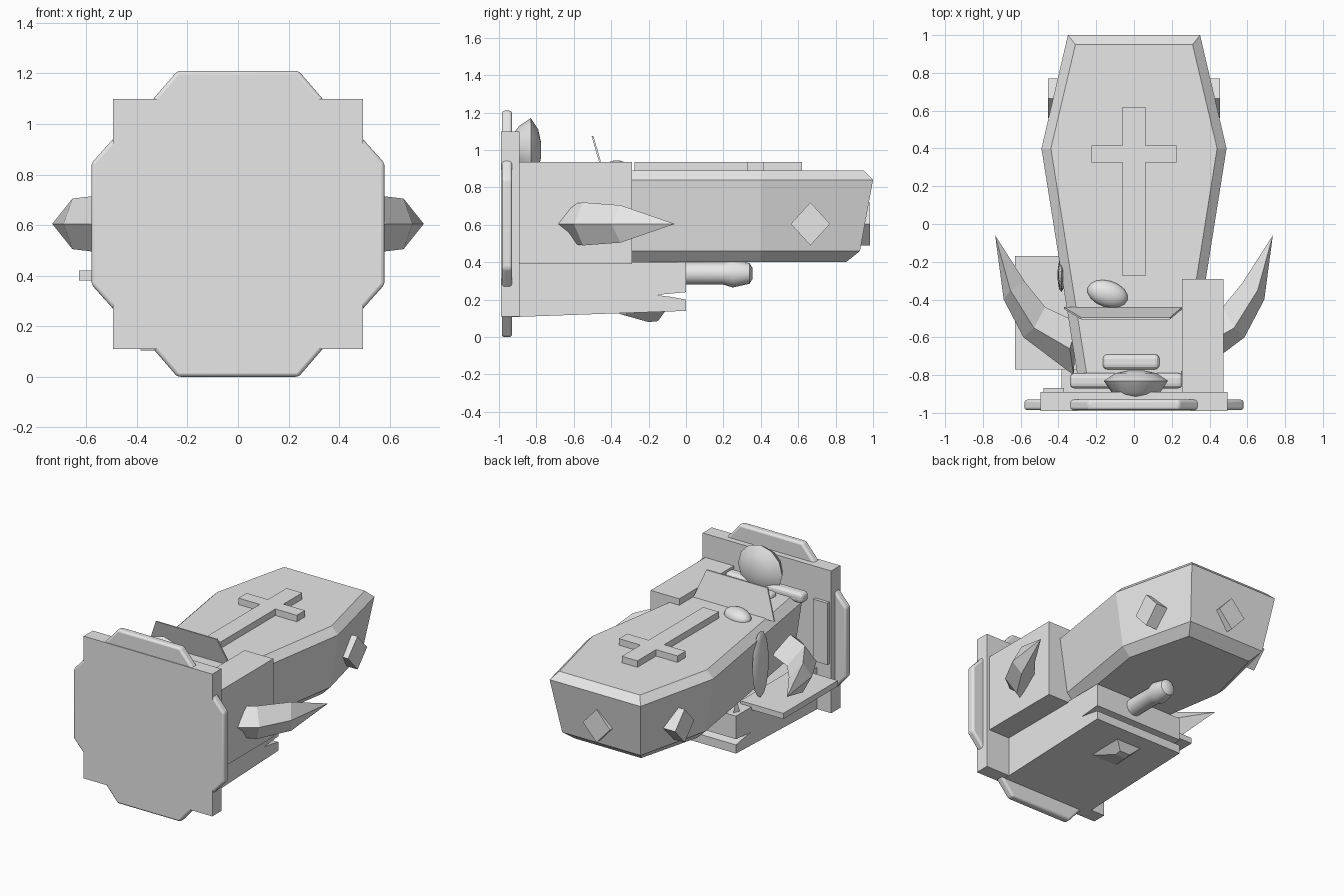
import bpy, bmesh, math
from mathutils import Matrix, Vector

if "Cube" in bpy.data.objects:
    bpy.data.objects.remove(bpy.data.objects["Cube"])

stone = bpy.data.materials.new("pale_grey")
stone.use_nodes = True
stone.diffuse_color = (0.8, 0.8, 0.8, 1)
stone.node_tree.nodes["Principled BSDF"].inputs["Base Color"].default_value = (0.8, 0.8, 0.8, 1)


def finish(name, bm, smooth=False):
    bmesh.ops.recalc_face_normals(bm, faces=bm.faces)
    mesh = bpy.data.meshes.new(name)
    bm.to_mesh(mesh)
    bm.free()
    mesh.materials.append(stone)
    obj = bpy.data.objects.new(name, mesh)
    bpy.context.collection.objects.link(obj)
    if smooth:
        bpy.ops.object.select_all(action='DESELECT')
        obj.select_set(True)
        bpy.context.view_layer.objects.active = obj
        bpy.ops.object.shade_smooth_by_angle(angle=math.radians(40))
    return obj


def soften(obj, width, segments=3):
    mod = obj.modifiers.new("rounded_edges", 'BEVEL')
    mod.width = width
    mod.segments = segments
    return obj


def loft(name, rings, smooth=False):
    """Skin rings of equal point count and cap both ends."""
    bm = bmesh.new()
    loops = [[bm.verts.new(p) for p in ring] for ring in rings]
    n = len(loops[0])
    for a, b in zip(loops, loops[1:]):
        for i in range(n):
            j = (i + 1) % n
            bm.faces.new((a[i], a[j], b[j], b[i]))
    bm.faces.new(loops[0])
    bm.faces.new(loops[-1])
    bmesh.ops.remove_doubles(bm, verts=bm.verts, dist=1e-5)
    return finish(name, bm, smooth)


def box(name, x, y, z):
    rect = [(x[0], y[0]), (x[1], y[0]), (x[1], y[1]), (x[0], y[1])]
    return loft(name, [[(px, py, pz) for px, py in rect] for pz in z])


def ball(name, centre, radii, rot=Matrix.Identity(4), u=16, v=10):
    bm = bmesh.new()
    m = Matrix.Translation(centre) @ rot @ Matrix.Diagonal((*radii, 1))
    bmesh.ops.create_uvsphere(bm, u_segments=u, v_segments=v, radius=1, matrix=m)
    return finish(name, bm, True)


def lathe_y(name, profile, x, z, sides=16):
    rings = [[(x + r * math.cos(2 * math.pi * i / sides), y,
               z + r * math.sin(2 * math.pi * i / sides)) for i in range(sides)]
             for y, r in profile]
    return loft(name, rings, True)


# Coffin body, chamfered at the lid and at the base
def coffin_ring(inset, z, back):
    half = [(0.29 - inset, -0.86), (0.49 - inset, 0.4), (0.35 - inset * 0.8, back)]
    return [(x, y, z) for x, y in half] + [(-x, y, z) for x, y in reversed(half)]


loft("coffin", [coffin_ring(0.12, 0.40, 0.855), coffin_ring(0.06, 0.46, 0.93),
                coffin_ring(0, 0.84, 1.0), coffin_ring(0.05, 0.89, 0.95)])

# Raised cross on the lid, one outline
half_cross = [(0.06, -0.275), (0.06, 0.325), (0.225, 0.325),
              (0.225, 0.415), (0.06, 0.415), (0.06, 0.62)]
cross = half_cross + [(-x, y) for x, y in reversed(half_cross)]
loft("lid_cross", [[(x, y, z) for x, y in cross] for z in (0.88, 0.935)])

# Diamond studs on both flanks and the back end
for side, tag in ((1, "left"), (-1, "right")):
    diamond = [(0.105, 0), (0, 0.115), (-0.105, 0), (0, -0.115)]
    loft(tag + "_diamond_stud", [[(side * x, 0.665 + a, 0.605 + b) for a, b in diamond]
                                 for x in (0.35, 0.455)])
loft("back_diamond_stud", [[(a, y, 0.605 + b) for a, b in diamond] for y in (0.88, 0.985)])

# Square front plate with four rounded flanges
box("front_plate", (-0.495, 0.495), (-0.99, -0.89), (0.11, 1.1))
for k, tag in enumerate(("top", "left", "bottom", "right")):
    reach = 0.605 if k % 2 == 0 else 0.58
    shape = [(-0.38, 0.45), (0.38, 0.45), (0.335, 0.495), (0.24, reach),
             (-0.24, reach), (-0.335, 0.495)]
    turn = Matrix.Rotation(-k * math.pi / 2, 4, 'Y')
    rings = []
    for y in (-0.985, -0.93):
        ring = []
        for a, b in shape:
            p = Matrix.Rotation(k * math.pi / 2, 2) @ Vector((a, b))
            ring.append((-p.x, y, 0.605 + p.y))
        rings.append(ring)
    soften(loft(tag + "_flange", rings, True), 0.014)

# Side block on one side, fallen shelf on the other
box("side_block", (0.255, 0.475), (-0.89, -0.29), (0.39, 0.935))
box("side_shelf", (-0.63, -0.3), (-0.77, -0.17), (0.38, 0.42))
box("plate_cleat", (-0.48, -0.37), (-0.89, -0.868), (0.45, 0.88))

# Curved horns with a diamond cross-section
mid_z = 0.605
for s, tag in ((1, "left"), (-1, "right")):
    path = [((0.32, -0.80), (0.34, -0.66), (0.30, -0.52), 0.10),
            ((0.585, -0.60), (0.53, -0.55), (0.47, -0.44), 0.115),
            ((0.69, -0.40), (0.655, -0.35), (0.575, -0.31), 0.10),
            ((0.735, -0.06), (0.735, -0.06), (0.735, -0.06), 0)]
    rings = [[(s * o[0], o[1], mid_z), (s * t[0], t[1], mid_z + h),
              (s * i[0], i[1], mid_z), (s * t[0], t[1], mid_z - h)] for o, t, i, h in path]
    loft(tag + "_horn", rings)

# Base with an open mouth at the back: one side profile pushed across x
profile = [(-0.98, 0.105), (0, 0.14), (0, 0.2), (-0.08, 0.215), (-0.16, 0.225),
           (0, 0.24), (0, 0.4), (-0.89, 0.4)]
loft("base", [[(x, y, z) for y, z in profile] for x in (-0.385, 0.31)])
loft("under_tooth", [[(-0.15, -0.36, 0.125), (0.05, -0.36, 0.125),
                      (0.05, -0.11, 0.14), (-0.15, -0.11, 0.14)],
                     [(-0.09, -0.2, 0.08), (-0.01, -0.2, 0.08),
                      (-0.01, -0.15, 0.085), (-0.09, -0.15, 0.085)]])

# Knobbed rod beneath the coffin
lathe_y("under_rod", [(-0.05, 0.06), (0.2, 0.06), (0.25, 0.075), (0.34, 0.055), (0.355, 0.03)],
        0.0, 0.34)

# Tilted panel standing on the lid
loft("tilted_panel", [[(-0.37, y, 0.885), (0.255, y, 0.885),
                       (0.19, y - 0.055, 1.075), (-0.28, y - 0.055, 1.075)]
                      for y in (-0.45, -0.44)])

# Rounded head, pillow bars and lump near the front
lathe_y("head", [(-0.93, 0.08), (-0.89, 0.13), (-0.83, 0.17), (-0.79, 0.11), (-0.775, 0.04)],
        0.01, 1.0, 12).scale = (1, 1, 1)
soften(box("pillow_bar", (-0.34, 0.26), (-0.87, -0.79), (0.86, 0.93)), 0.025)
soften(box("small_bar", (-0.165, 0.135), (-0.77, -0.69), (0.85, 0.92)), 0.025)
ball("lid_lump", (-0.14, -0.37, 0.89), (0.11, 0.07, 0.055), Matrix.Rotation(-0.3, 4, 'Z'))

# Leaf and spike on the open flank
ball("flank_leaf", (-0.385, -0.27, 0.66), (0.02, 0.09, 0.23), u=10, v=8)
loft("flank_spike", [[(-0.38, -0.1, 0.26), (-0.3, -0.1, 0.26), (-0.34, 0.0, 0.26)],
                     [(-0.35, -0.06, 0.48), (-0.34, -0.06, 0.48), (-0.345, -0.05, 0.48)]])
